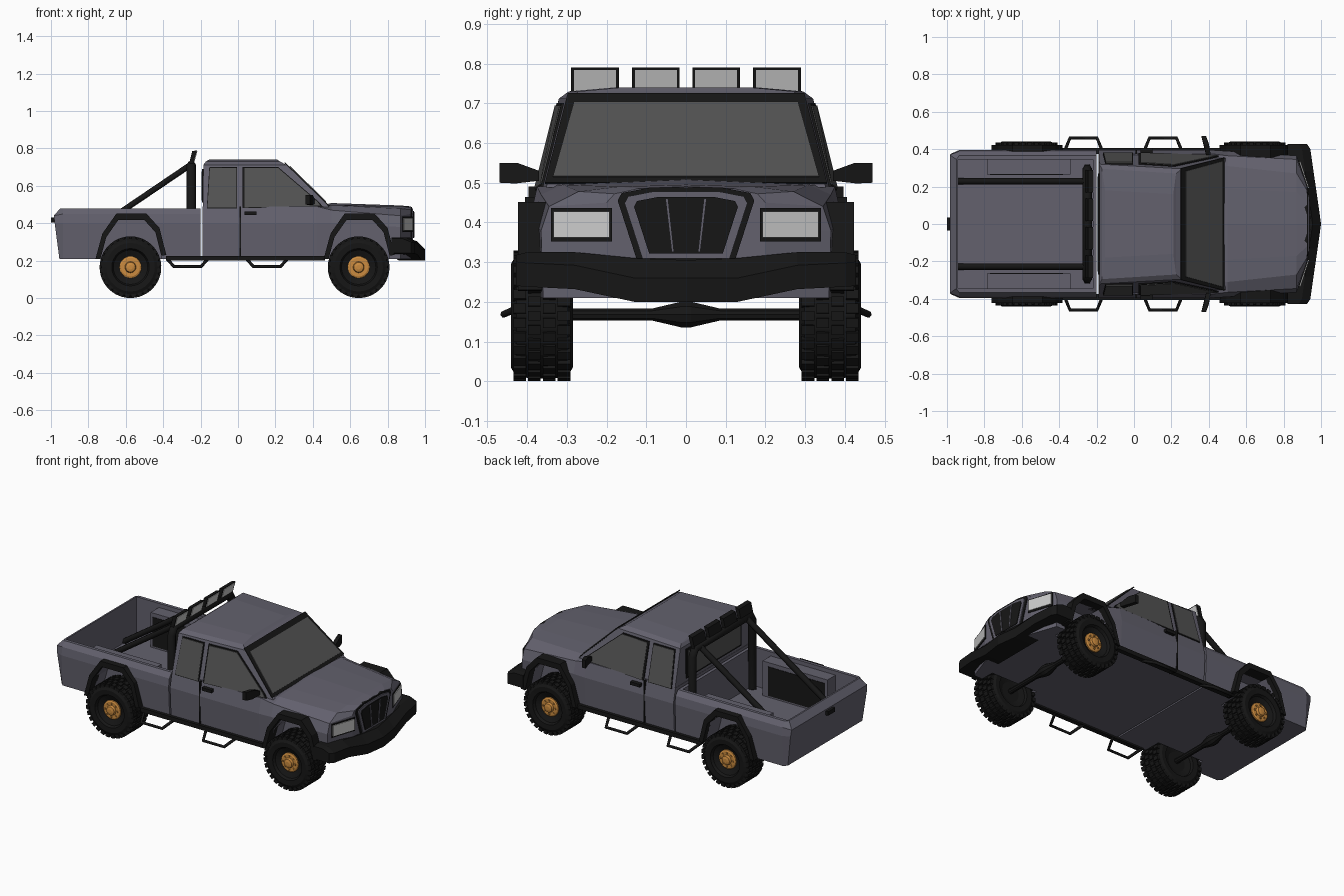
import bpy, bmesh, math
from mathutils import Vector, Matrix

if "Cube" in bpy.data.objects:
    bpy.data.objects.remove(bpy.data.objects["Cube"])

def material(name, r, g, b):
    m = bpy.data.materials.new(name)
    m.diffuse_color = (r, g, b, 1)
    m.use_nodes = True
    m.node_tree.nodes["Principled BSDF"].inputs["Base Color"].default_value = m.diffuse_color
    return m

PAINT = material("paint", .125, .12, .155)
BLACK = material("black_trim", .008, .008, .008)
GLASS = material("glass", .085, .085, .085)
LAMP = material("lamp", .6, .6, .6)
ORANGE = material("orange_hub", .6, .26, .05)

def mesh(name, verts, faces, mat):
    bm = bmesh.new()
    vs = [bm.verts.new(v) for v in verts]
    for f in faces:
        bm.faces.new([vs[i] for i in dict.fromkeys(f)])
    return finish(name, bm, mat)

def finish(name, bm, mat):
    bmesh.ops.recalc_face_normals(bm, faces=bm.faces)
    me = bpy.data.meshes.new(name)
    bm.to_mesh(me)
    bm.free()
    me.materials.append(mat)
    ob = bpy.data.objects.new(name, me)
    bpy.context.collection.objects.link(ob)
    return ob

def prism(name, pts, vec, mat):
    n = len(pts)
    verts = [Vector(p) for p in pts] + [Vector(p) + Vector(vec) for p in pts]
    faces = [list(range(n)), list(range(n, 2 * n))]
    faces += [[i, (i + 1) % n, n + (i + 1) % n, n + i] for i in range(n)]
    return mesh(name, verts, faces, mat)

def box(name, x0, x1, y0, y1, z0, z1, mat):
    return prism(name, [(x0, y0, z0), (x1, y0, z0), (x1, y1, z0), (x0, y1, z0)], (0, 0, z1 - z0), mat)

def loft(name, sections, mat):
    """Mirrored half sections of (x, y, z), the last point may lie on y = 0."""
    verts, rings = [], []
    for half in sections:
        b = len(verts)
        verts += half
        left = list(range(b, b + len(half)))
        right = []
        for i, (x, y, z) in zip(left, half):
            if y == 0:
                right.append(i)
            else:
                right.append(len(verts))
                verts.append((x, -y, z))
        rings.append((left, right))
    n, faces = len(sections[0]), []
    for (a, am), (b, bm_) in zip(rings, rings[1:]):
        for i in range(n - 1):
            faces += [[a[i], a[i + 1], b[i + 1], b[i]], [am[i], am[i + 1], bm_[i + 1], bm_[i]]]
        faces.append([a[0], am[0], bm_[0], b[0]])
        if a[-1] != am[-1]:
            faces.append([a[-1], am[-1], bm_[-1], b[-1]])
    for l, r in (rings[0], rings[-1]):
        faces += [[l[i], l[i + 1], r[i + 1], r[i]] for i in range(n - 1)]
    return mesh(name, verts, faces, mat)

def cut(ob, cutter):
    m = ob.modifiers.new("cut", 'BOOLEAN')
    m.object, m.operation, m.solver = cutter, 'DIFFERENCE', 'EXACT'
    bpy.context.view_layer.objects.active = ob
    bpy.ops.object.modifier_apply(modifier=m.name)

def lathe(name, profile, n, mat):
    verts = [(r * math.cos(t), y, r * math.sin(t)) for y, r in profile
             for t in (2 * math.pi * k / n for k in range(n))]
    faces = [[j * n + k, j * n + (k + 1) % n, (j + 1) * n + (k + 1) % n, (j + 1) * n + k]
             for j in range(len(profile) - 1) for k in range(n)]
    faces += [list(range(n)), list(range(len(verts) - n, len(verts)))]
    return mesh(name, verts, faces, mat)

def tube(name, pts, radius, mat, res=1):
    cu = bpy.data.curves.new(name, 'CURVE')
    cu.dimensions, cu.bevel_depth, cu.bevel_resolution, cu.use_fill_caps = '3D', radius, res, True
    sp = cu.splines.new('POLY')
    sp.points.add(len(pts) - 1)
    for p, co in zip(sp.points, pts):
        p.co = (*co, 1)
    cu.materials.append(mat)
    ob = bpy.data.objects.new(name, cu)
    bpy.context.collection.objects.link(ob)

def sec(x, *yz):
    return [(x, y, z) for y, z in yz]

# Lower cab and hood
side = [(.385, .21), (.395, .40), (.375, .49), (.30, .49), (.19, .49), (0, .49)]
body = loft("cab_and_hood", [
    sec(-.19, *side), sec(.42, *side),
    sec(.50, (.38, .21), (.39, .40), (.365, .47), (.31, .495), (.19, .50), (0, .508)),
    sec(.87, (.36, .21), (.365, .38), (.345, .44), (.27, .478), (.17, .49), (0, .495)),
    sec(.925, (.20, .21), (.20, .38), (.20, .45), (.18, .472), (.12, .485), (0, .49))], PAINT)

# Cargo bed with open top and bevelled tailgate
rail = [(.385, .21), (.395, .40), (.388, .45), (.365, .48)]
bed = loft("cargo_bed", [
    sec(-.20, *rail), sec(-.935, *rail),
    [(-.955, .365, .21), (-.98, .375, .40), (-.985, .37, .44), (-.95, .345, .48)]], PAINT)
hollow = box("bed_hollow", -.94, -.22, -.345, .345, .24, .7, PAINT)
cut(bed, hollow)

# Wheel arches, flares and inner bed boxes
ARCH = [(-.187, .21), (-.15, .345), (-.075, .452), (.085, .452), (.155, .375), (.192, .23)]
INNER = [(x * .86, .21 + (z - .21) * .86) for x, z in ARCH]
helpers = [hollow]
for s in (1, -1):
    well = box("bed_wheel_box", -.785, -.34, s * .265, s * .35, .235, .455, PAINT)
    box("bed_wheel_box_panel", -.77, -.38, s * .262, s * .266, .25, .43, BLACK)
    for cx, target in ((-.575, (bed, well)), (.645, (body,))):
        hole = [(INNER[0][0], .1)] + INNER + [(INNER[-1][0], .1)]
        c = prism("arch_cutter", [(cx + x, s * .275, z) for x, z in hole], (0, s * .3, 0), PAINT)
        for t in target:
            cut(t, c)
        helpers.append(c)
        prism("fender_flare", [(cx + x, s * .345, z) for x, z in ARCH + INNER[::-1]], (0, s * .078, 0), BLACK)
for h in helpers:
    bpy.data.objects.remove(h)

# Greenhouse: rings from belt line to roof
def ring(z, xr, yr, xf, yf):
    return [(xr, yr, z), (xf, yf, z), (xf, -yf, z), (xr, -yr, z)]
rings = [ring(.488, -.188, .376, .488, .352), ring(.712, -.185, .32, .258, .295),
         ring(.73, -.172, .295, .225, .27), ring(.74, -.155, .18, .21, .16)]
mesh("cab_roof", sum(rings, []), [[4 * j + k, 4 * j + (k + 1) % 4, 4 * j + 4 + (k + 1) % 4, 4 * j + 4 + k]
     for j in range(3) for k in range(4)] + [[0, 1, 2, 3], [12, 13, 14, 15]], PAINT)

# Windows
def screen(name, yb, zb, yt, zt, mat, t):
    fx = lambda z: .488 - (z - .488) * 1.027
    prism(name, [(fx(zb), yb, zb), (fx(zb), -yb, zb), (fx(zt), -yt, zt), (fx(zt), yt, zt)], (t, 0, t), mat)
screen("windshield_frame", .355, .497, .298, .722, BLACK, .004)
screen("windshield", .335, .51, .282, .698, GLASS, .007)
box("rear_window_frame", -.193, -.18, -.27, .27, .51, .69, BLACK)
box("rear_window", -.196, -.18, -.255, .255, .522, .678, GLASS)
REAR_WIN = [(-.163, .485), (-.008, .485), (-.008, .695), (-.15, .695)]
FRONT_WIN = [(.035, .485), (.44, .495), (.425, .515), (.215, .695), (.035, .695)]
for s in (1, -1):
    for poly in (REAR_WIN, FRONT_WIN):
        mx, mz = (sum(c) / len(poly) for c in zip(*poly))
        for name, k, t, mat in (("side_window_frame", 1.05, .003, BLACK), ("side_window", 1, .006, GLASS)):
            pts = [(mx + (x - mx) * k, mz + (z - mz) * k) for x, z in poly]
            prism(name, [(x, s * (.372 - .25 * (z - .488) - (.012 if x > .2 else 0)), z) for x, z in pts],
                  (0, s * (t + .004), 0), mat)
    # Door seam, handle, mirror, sill and steps
    prism("door_seam", [(.008, s * .36, .21), (.015, s * .36, .21), (.015, s * .36, .49), (.008, s * .36, .49)],
          (0, s * .036, 0), BLACK)
    box("door_handle", .035, .10, s * .38, s * .405, .445, .464, BLACK)
    prism("mirror", [(.385, s * .37, .505), (.375, s * .43, .498), (.36, s * .47, .50), (.36, s * .47, .55),
                     (.375, s * .425, .55), (.385, s * .37, .53)], (.025, 0, 0), BLACK)
    box("side_sill", -.385, .465, s * .375, s * .405, .2, .226, BLACK)
    for x0 in (-.375, .05):
        tube("side_step", [(x0, s * .38, .205), (x0 + .033, s * .46, .168), (x0 + .177, s * .46, .168),
                           (x0 + .21, s * .38, .205)], .009, BLACK)
    # Headlights on the angled corner
    for name, y0, y1, z0, z1, t, mat in (("headlight_frame", .186, .34, .352, .436, .004, BLACK),
                                         ("headlight", .193, .334, .362, .428, .009, LAMP)):
        fx = lambda y: .925 - (y - .2) * .333
        prism(name, [(fx(y0), s * y0, z0), (fx(y1), s * y1, z0), (fx(y1), s * y1, z1), (fx(y0), s * y0, z1)],
              (t, 0, 0), mat)

# Grille layers and bars
GRILLE = [(.122, .30), (.172, .455), (.162, .474), (.09, .488)]
for name, k, front, mat in (("grille_surround", 1, .93, BLACK), ("grille_frame", .9, .936, PAINT),
                            ("grille_opening", .76, .94, BLACK)):
    pts = [(y * k, .39 + (z - .39) * k) for y, z in GRILLE]
    prism(name, [(.88, y, z) for y, z in pts] + [(.88, -y, z) for y, z in pts[::-1]], (front - .88, 0, 0), mat)
for s in (1, -1):
    prism("grille_bar", [(.93, s * .03, .325), (.93, s * .036, .325), (.93, s * .052, .46), (.93, s * .045, .46)],
          (.014, 0, 0), PAINT)

# Front bumper, swept across y to a central point
secs = []
for y, xf, zb, zt in ((.428, .925, .24, .318), (.40, .943, .238, .325), (.28, .96, .232, .325), (.13, .982, .2, .31),
                      (0, 1, .2, .305)):
    xb = .82 if y > .2 else .86
    secs.append([(xb, y, zb), (xf, y, zb), (xf, y, zb + .06), (xf - .045, y, zt), (xb, y, zt)])
secs += [[(x, -y, z) for x, y, z in q] for q in secs[-2::-1]]
mesh("front_bumper", sum(secs, []), [[5 * j + k, 5 * j + (k + 1) % 5, 5 * j + 5 + (k + 1) % 5, 5 * j + 5 + k]
     for j in range(len(secs) - 1) for k in range(5)] + [list(range(5)), list(range(40, 45))], BLACK)
box("tailgate_handle", -1, -.97, -.035, .035, .405, .43, BLACK)

# Roll bar, braces and roof lamps
hoop = [(-.25, .295, .25), (-.25, .293, .67), (-.25, .27, .712)]
tube("roll_bar", hoop + [(x, -y, z) for x, y, z in hoop[::-1]], .026, BLACK)
for s in (1, -1):
    tube("roll_bar_brace", [(-.25, s * .228, .715), (-.945, s * .228, .245)], .018, BLACK)
for y in (-.229, -.076, .076, .229):
    prism("lamp_housing", [(-.262, y - .06, .715), (-.24, y - .06, .715), (-.219, y - .06, .79), (-.245, y - .06, .785)],
          (0, .12, 0), BLACK)
    prism("lamp_lens", [(-.25, y - .053, .725), (-.234, y - .053, .725), (-.217, y - .053, .784), (-.24, y - .053, .784)],
          (0, .106, 0), LAMP)

# Wheels: tyre, tread blocks, hub and bolts, shared by all four corners
tyre = lathe("tyre", [(-.05, .06), (-.06, .095), (-.076, .10), (-.078, .13), (-.064, .155), (0, .158), (.064, .155),
                      (.078, .13), (.076, .10), (.06, .092), (.045, .06)], 28, BLACK)
bm = bmesh.new()
for k in range(28):
    for y, off in ((-.056, 0), (-.019, .5), (.019, 0), (.056, .5)):
        m = Matrix.Rotation(2 * math.pi * (k + off) / 28, 4, 'Y') @ Matrix.Translation((0, y, .154)) \
            @ Matrix.Diagonal((.024, .032, .021, 1))
        bmesh.ops.create_cube(bm, size=1, matrix=m)
tread = finish("tread", bm, BLACK)
hub = lathe("hub", [(.03, .06), (.052, .058), (.056, .05), (.056, .03), (.07, .026), (.074, .012)], 20, ORANGE)
bm = bmesh.new()
for k in range(8):
    m = Matrix.Rotation(math.pi * k / 4, 4, 'Y') @ Matrix.Translation((0, .057, .041)) @ Matrix.Diagonal((.009, .01, .009, 1))
    bmesh.ops.create_cube(bm, size=1, matrix=m)
bolts = finish("hub_bolts", bm, ORANGE)
for part in (tyre, tread, hub, bolts):
    for x in (-.575, .645):
        for s in (1, -1):
            ob = part.copy()
            ob.matrix_world = Matrix.Translation((x, s * .363, .165)) @ Matrix.Rotation(0 if s > 0 else math.pi, 4, 'Z')
            bpy.context.collection.objects.link(ob)
    bpy.data.objects.remove(part)

# Axles with differential
for x in (-.575, .645):
    axle = lathe("axle", [(-.33, .016), (-.085, .016), (-.012, .034), (.012, .034), (.085, .016), (.33, .016)], 10, BLACK)
    axle.location = (x, 0, .168)
